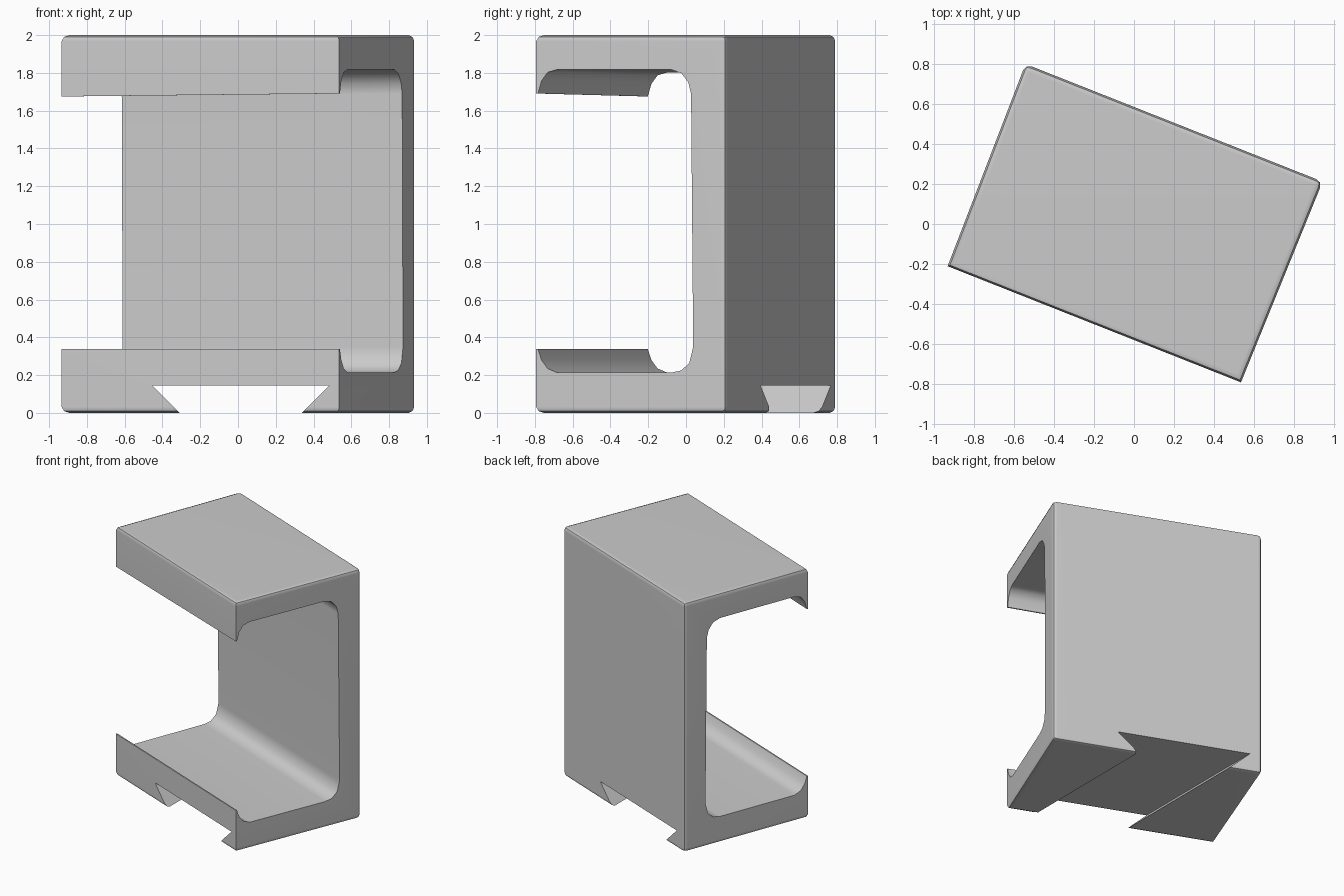
import bpy, bmesh, math
from mathutils import Matrix

cube = bpy.data.objects.get("Cube")
if cube:
    bpy.data.objects.remove(cube, do_unlink=True)

TURN = Matrix.Rotation(math.radians(-21.6), 4, 'Z')

grey = bpy.data.materials.new("plain grey")
grey.use_nodes = True
grey.diffuse_color = (0.6, 0.6, 0.6, 1)
grey.node_tree.nodes["Principled BSDF"].inputs["Base Color"].default_value = (0.6, 0.6, 0.6, 1)


def make_object(name, bm):
    bmesh.ops.recalc_face_normals(bm, faces=bm.faces)
    mesh = bpy.data.meshes.new(name)
    bm.to_mesh(mesh)
    bm.free()
    mesh.materials.append(grey)
    obj = bpy.data.objects.new(name, mesh)
    bpy.context.collection.objects.link(obj)
    return obj


def prism(bm, start, end):
    """Closed solid between two matching outlines."""
    a = [bm.verts.new(p) for p in start]
    b = [bm.verts.new(p) for p in end]
    bm.faces.new(a)
    bm.faces.new(b)
    n = len(a)
    for i in range(n):
        bm.faces.new((a[i], a[(i + 1) % n], b[(i + 1) % n], b[i]))


# Outer block: all edges softened except the upright front corners
bm = bmesh.new()
outline = [(-0.79, -0.54), (0.79, -0.54), (0.8, 0.545), (-0.8, 0.545)]
prism(bm, [(x, y, 0) for x, y in outline], [(x, y, 2) for x, y in outline])
soft = [e for e in bm.edges
        if not (all(v.co.y < 0 for v in e.verts)
                and abs(e.verts[0].co.z - e.verts[1].co.z) > 1)]
bmesh.ops.bevel(bm, geom=soft, offset=0.032, segments=2, profile=0.5, affect='EDGES')
bm.transform(TURN)
body = make_object("bracket_body", bm)

# Inner hollow, open at the front between two curved lips
lower = [(-0.7, 0.337), (-0.53, 0.337), (-0.51, 0.28), (-0.475, 0.235), (-0.42, 0.213),
         (0.23, 0.213), (0.29, 0.225), (0.335, 0.265), (0.357, 0.35)]
upper = [(0.345, 1.68), (0.33, 1.74), (0.29, 1.79), (0.23, 1.81),
         (-0.42, 1.81), (-0.475, 1.795), (-0.51, 1.75), (-0.53, 1.683), (-0.7, 1.683)]


def hollow_end(x):
    tilt = math.copysign(0.01, x)
    return [(x, y, z + (tilt if z > 1 else 0)) for y, z in lower + upper]


bm = bmesh.new()
prism(bm, hollow_end(-1), hollow_end(1))
bm.transform(TURN)
hollow = make_object("hollow_cutter", bm)

# Dovetail channel through the base
bm = bmesh.new()
tail = [(-0.357, -0.05), (-0.31, 0), (-0.455, 0.145), (0.483, 0.145), (0.337, 0), (0.287, -0.05)]
tail[0], tail[-1] = (-0.26, -0.05), (0.287, -0.05)
prism(bm, [(x, -1.2, z) for x, z in tail], [(x, 1.2, z) for x, z in tail])
channel = make_object("channel_cutter", bm)

# Cut both shapes from the body
bpy.ops.object.select_all(action='DESELECT')
bpy.context.view_layer.objects.active = body
body.select_set(True)
for cutter in (hollow, channel):
    cutter.hide_render = True
    mod = body.modifiers.new("cut", 'BOOLEAN')
    mod.operation = 'DIFFERENCE'
    mod.solver = 'EXACT'
    mod.object = cutter
    bpy.ops.object.modifier_apply(modifier=mod.name)
    bpy.data.objects.remove(cutter, do_unlink=True)

# One colour, soft rounded edges and crisp cuts
for face in body.data.polygons:
    face.material_index = 0
bpy.ops.object.shade_smooth_by_angle(angle=math.radians(40))
weighted = body.modifiers.new("even_shading", 'WEIGHTED_NORMAL')
weighted.keep_sharp = True
